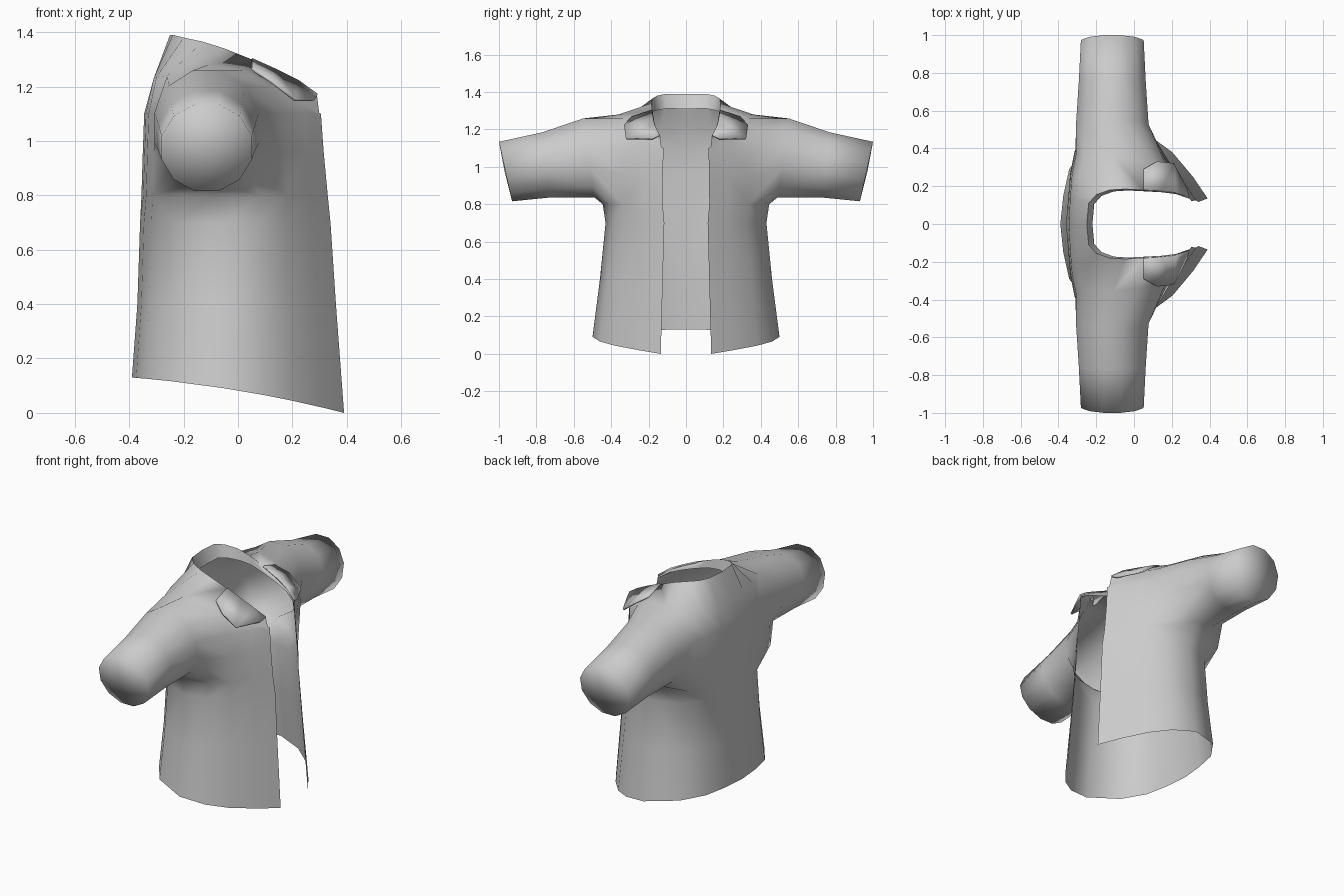
import bpy, bmesh
from math import sin, cos, radians

cube = bpy.data.objects.get("Cube")
if cube:
    bpy.data.objects.remove(cube, do_unlink=True)

# One plain cloth colour
cloth = bpy.data.materials.new("grey_cloth")
cloth.use_nodes = True
GREY = (0.6, 0.6, 0.6, 1)
cloth.diffuse_color = GREY
cloth.node_tree.nodes["Principled BSDF"].inputs["Base Color"].default_value = GREY


def finish(bm, name, thickness=0):
    """Turn a half (+y) mesh into a smooth object mirrored across y."""
    loose = [v for v in bm.verts if not v.link_faces]
    bmesh.ops.delete(bm, geom=loose, context='VERTS')
    for face in bm.faces:
        face.smooth = True
    for e in bm.edges:
        # Only the folded collar rim stays crisp
        e.smooth = e.calc_face_angle(0) < radians(100)
    mesh = bpy.data.meshes.new(name)
    bm.to_mesh(mesh)
    bm.free()
    mesh.materials.append(cloth)
    obj = bpy.data.objects.new(name, mesh)
    bpy.context.collection.objects.link(obj)
    if thickness:
        solid = obj.modifiers.new("thickness", 'SOLIDIFY')
        solid.thickness = thickness
        solid.offset = 0
    mirror = obj.modifiers.new("mirror", 'MIRROR')
    mirror.use_axis = (False, True, False)
    mirror.merge_threshold = 0.001


# Half outlines of the torso: back centre, round the side, to the front opening
OUTLINE = [(0, 0), (.02, .3), (.06, .58), (.18, .84), (.43, 1),
           (.62, .92), (.76, .76), (.9, .5), (1, .27)]
# Flatter across the shoulder blades
UPPER = [(0, 0), (.01, .3), (.025, .6), (.06, .87), (.4, 1),
         (.64, .92), (.78, .76), (.9, .5), (1, .28)]


def torso_row(z, back, front, width, outline=OUTLINE):
    return [(back + (front - back) * u, width * v, z) for u, v in outline]


# Hem dips toward the front
hem = [(x, y, .13 - .06 * u - .07 * u * u)
       for (x, y, z), (u, v) in zip(torso_row(0, -.39, .39, .5), OUTLINE)]

shoulder = [(-.31, 0, 1.23), (-.31, .13, 1.23), (-.3, .24, 1.235),
            (-.26, .35, 1.24), (-.11, .36, 1.28), (.02, .34, 1.26),
            (.12, .31, 1.2), (.22, .22, 1.14), (.3, .13, 1.09)]
neck = [(-.25, 0, 1.39), (-.24, .11, 1.39), (-.2, .155, 1.38),
        (-.13, .18, 1.365), (-.05, .185, 1.34), (.05, .18, 1.3),
        (.14, .175, 1.26), (.22, .165, 1.22), (.29, .14, 1.17)]
# Inner lip of the collar, deepest at the back
lip = [(x + .03 * (1 - u), y * .96, z - .08 * (1 - .8 * u))
       for (x, y, z), (u, v) in zip(neck, OUTLINE)]

rows = [hem,
        torso_row(.4, -.37, .36, .46),
        torso_row(.7, -.36, .34, .43),
        torso_row(.8, -.355, .33, .445, UPPER),
        torso_row(.96, -.35, .315, .44, UPPER),
        torso_row(1.1, -.345, .305, .43, UPPER),
        shoulder, neck, lip]

# Jacket body sheet, leaving the armhole open
bm = bmesh.new()
grid = [[bm.verts.new(p) for p in row] for row in rows]
LOW, HIGH, BACK, FRONT = 3, 6, 3, 6
for r in range(len(rows) - 1):
    for c in range(len(OUTLINE) - 1):
        if LOW <= r < HIGH and BACK <= c < FRONT:
            continue
        bm.faces.new((grid[r][c], grid[r + 1][c], grid[r + 1][c + 1], grid[r][c + 1]))

# Sleeve grows out of the armhole edge
ring = ([grid[LOW][c] for c in range(BACK, FRONT)]
        + [grid[r][FRONT] for r in range(LOW, HIGH)]
        + [grid[HIGH][c] for c in range(FRONT, BACK, -1)]
        + [grid[r][BACK] for r in range(HIGH, LOW, -1)])
n = len(ring)
# centre y, cuff slant, centre x, x radius, centre z, z radius
SECTIONS = [(.52, .03, -.115, .193, 1.048, .212),
            (.75, .02, -.115, .178, 1.01, .175),
            (.965, .035, -.115, .167, .975, .16)]
for y, slant, cx, rx, cz, rz in SECTIONS:
    nxt = []
    for k in range(n):
        a = radians(225 + 360 * k / n)
        s, t = cos(a) * 1.03, sin(a) * 1.03
        nxt.append(bm.verts.new((cx + rx * s, y + slant * t, cz + rz * t)))
    for k in range(n):
        j = (k + 1) % n
        bm.faces.new((ring[k], nxt[k], nxt[j], ring[j]))
    ring = nxt

# Closed cuff
centre = bm.verts.new((cx, y + .005, cz))
for k in range(n):
    bm.faces.new((centre, ring[(k + 1) % n], ring[k]))
finish(bm, "jacket_body")

# Turned-down collar points on the chest
bm = bmesh.new()
fold = [bm.verts.new(p) for p in neck[5:]]
edge = [bm.verts.new(p) for p in [(.05, .29, 1.265), (.12, .33, 1.22),
                                  (.21, .32, 1.15), (.28, .18, 1.15)]]
for i in range(len(fold) - 1):
    bm.faces.new((fold[i], fold[i + 1], edge[i + 1], edge[i]))
finish(bm, "collar_flaps", .01)
